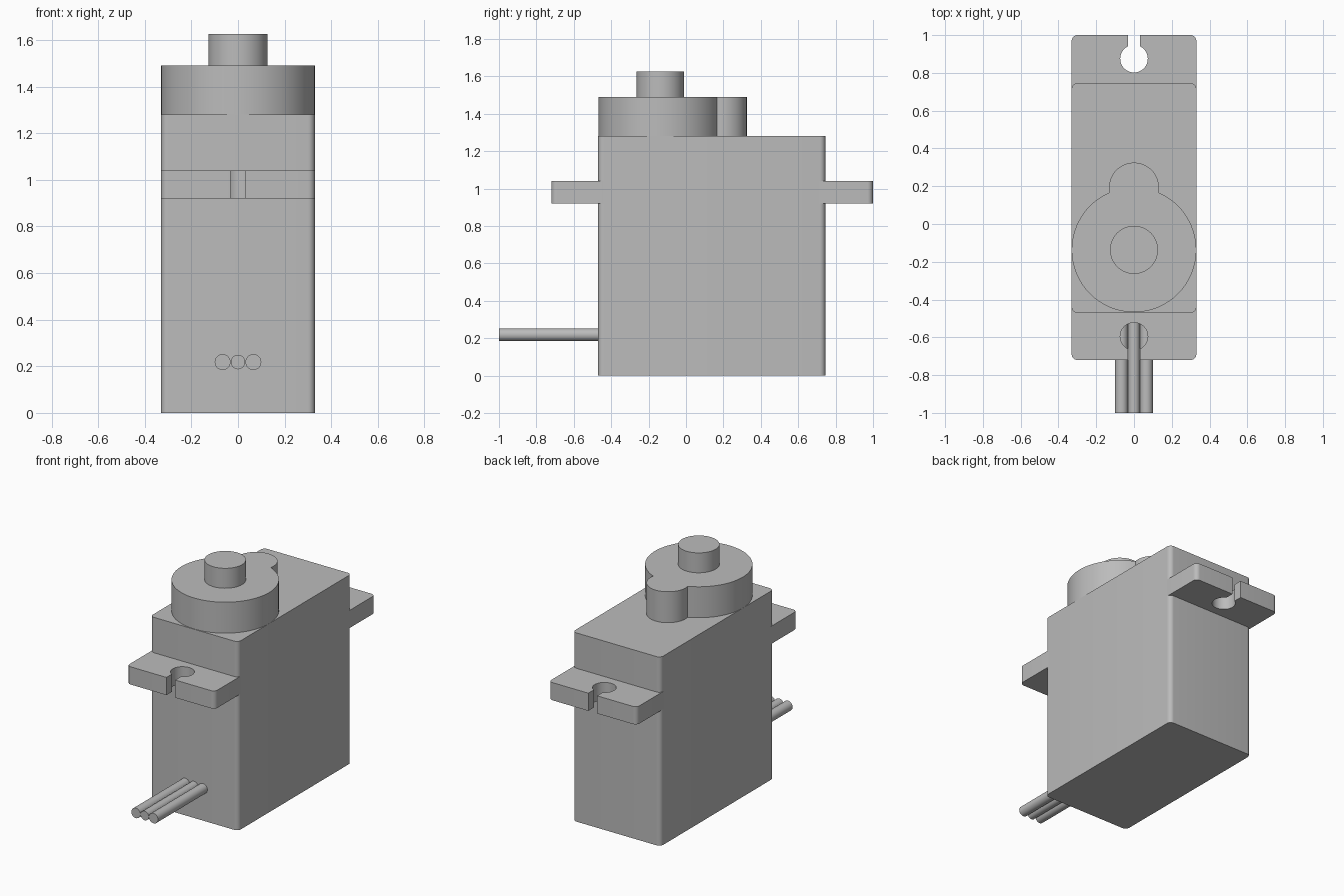
import bpy
import bmesh
from math import sin, cos, pi, asin, acos, radians

cube = bpy.data.objects.get("Cube")
if cube:
    bpy.data.objects.remove(cube)

grey = bpy.data.materials.new("plain grey")
grey.use_nodes = True
colour = (0.5, 0.5, 0.5, 1)
grey.diffuse_color = colour
grey.node_tree.nodes["Principled BSDF"].inputs["Base Color"].default_value = colour


def arc(cx, cy, r, a0, a1, n):
    return [(cx + r * cos(a0 + (a1 - a0) * i / n),
             cy + r * sin(a0 + (a1 - a0) * i / n)) for i in range(n + 1)]


def circle(cx, cy, r, n=64):
    return arc(cx, cy, r, 0, 2 * pi, n)[:-1]


def prism(name, outline, low, high, along_y=False):
    """Extrude a counter-clockwise outline upwards, or along y."""
    bm = bmesh.new()
    place = (lambda u, v, w: (u, w, v)) if along_y else (lambda u, v, w: (u, v, w))
    face = bm.faces.new([bm.verts.new(place(u, v, low)) for u, v in outline])
    top = bmesh.ops.extrude_face_region(bm, geom=[face])["geom"]
    shift = place(0, 0, high - low)
    bmesh.ops.translate(bm, vec=shift,
                        verts=[g for g in top if isinstance(g, bmesh.types.BMVert)])
    bmesh.ops.recalc_face_normals(bm, faces=bm.faces)
    mesh = bpy.data.meshes.new(name)
    bm.to_mesh(mesh)
    bm.free()
    mesh.materials.append(grey)
    obj = bpy.data.objects.new(name, mesh)
    bpy.context.collection.objects.link(obj)
    bpy.ops.object.select_all(action="DESELECT")
    obj.select_set(True)
    bpy.context.view_layer.objects.active = obj
    bpy.ops.object.shade_smooth_by_angle(angle=radians(30))
    return obj


# Case with rounded upright edges
HALF, FRONT, BACK, TOP, R = 0.33, -0.47, 0.745, 1.28, 0.03
case = []
for cx, cy, start in ((HALF - R, BACK - R, 0), (R - HALF, BACK - R, pi / 2),
                      (R - HALF, FRONT + R, pi), (HALF - R, FRONT + R, 1.5 * pi)):
    case += arc(cx, cy, R, start, start + pi / 2, 8)
prism("case", case, 0, TOP)


# Mounting tabs with a keyhole slot open at the outer end
def tab(name, inner, outer, hole_y):
    s = 1 if outer > inner else -1
    slot, hole = 0.033, 0.073
    a = asin(slot / hole)
    length, hy = abs(outer - inner), abs(hole_y - inner)
    pts = [(-HALF, 0), (HALF, 0)]
    pts += arc(HALF - R, length - R, R, 0, pi / 2, 8)
    pts += [(slot, length)]
    pts += arc(0, hy, hole, pi / 2 - a, -1.5 * pi + a, 40)
    pts += [(-slot, length)]
    pts += arc(R - HALF, length - R, R, pi / 2, pi, 8)
    prism(name, [(x, inner + s * y) for x, y in pts], 0.92, 1.04)


tab("front_tab", FRONT + R, -0.72, -0.595)
tab("back_tab", BACK - R, 1.0, 0.875)

# Gear housing: large drum merged with a small lobe behind it
AXIS, LOBE, BIG, SMALL = -0.137, 0.193, 0.33, 0.132
gap = LOBE - AXIS
b = acos((gap ** 2 + BIG ** 2 - SMALL ** 2) / (2 * gap * BIG))
c = acos((gap ** 2 + SMALL ** 2 - BIG ** 2) / (2 * gap * SMALL))
housing = arc(0, AXIS, BIG, pi / 2 + b, 2.5 * pi - b, 72)
housing += arc(0, LOBE, SMALL, c - pi / 2, 1.5 * pi - c, 36)[1:-1]
prism("gear_housing", housing, TOP, 1.49)

# Output shaft
prism("output_shaft", circle(0, AXIS, 0.127), 1.49, 1.625)

# Three cable wires
for name, x, r in (("right_wire", -0.066, 0.034), ("middle_wire", 0, 0.031),
                   ("left_wire", 0.066, 0.034)):
    prism(name, circle(x, 0.218, r, 32), -1.0, FRONT + 0.01, along_y=True)
